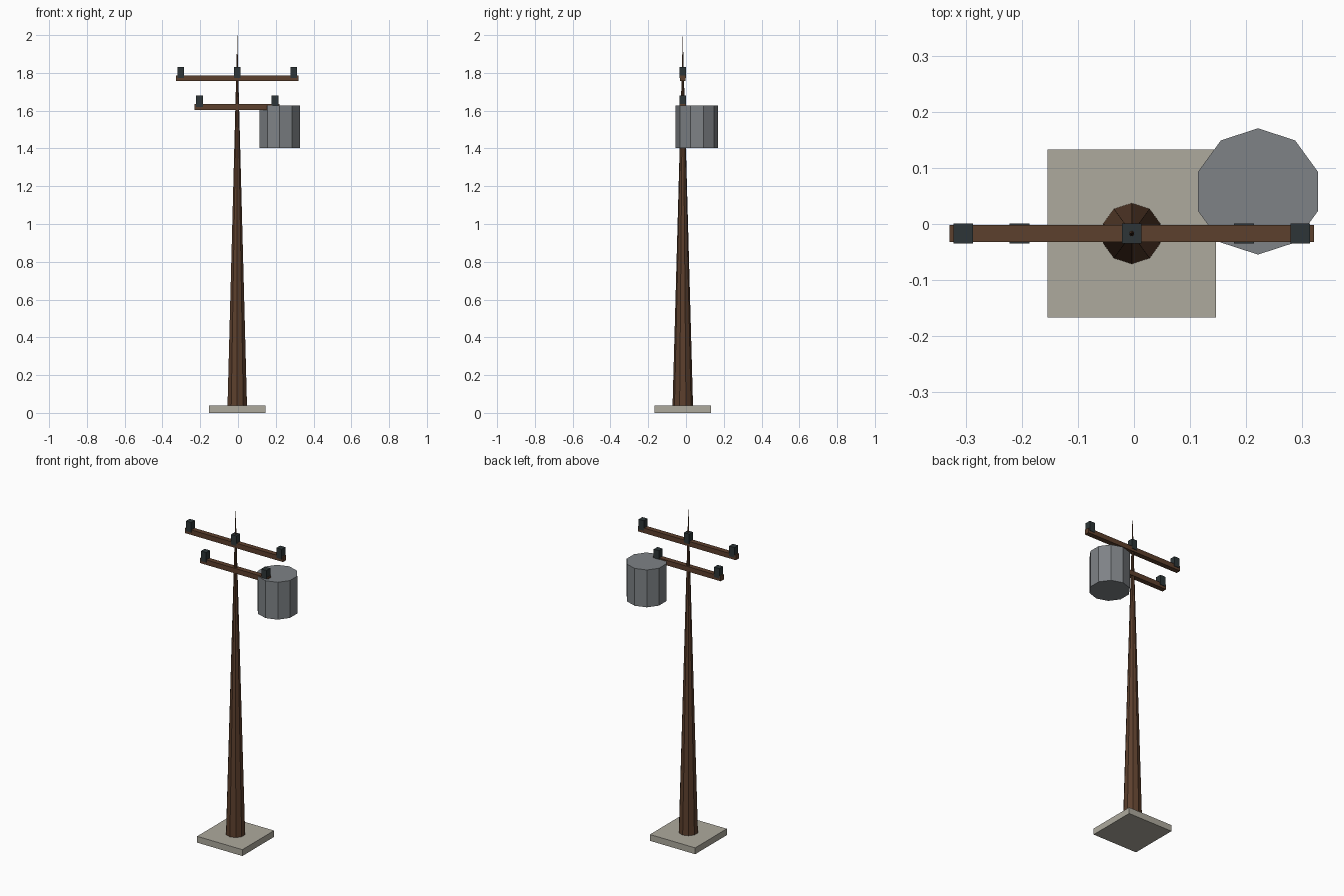
import bpy

if "Cube" in bpy.data.objects:
    bpy.data.objects.remove(bpy.data.objects["Cube"], do_unlink=True)

CX, CY = -0.004, -0.017  # pole axis


def material(name, rgb):
    mat = bpy.data.materials.new(name)
    mat.use_nodes = True
    mat.diffuse_color = (*rgb, 1)
    mat.node_tree.nodes["Principled BSDF"].inputs["Base Color"].default_value = (*rgb, 1)
    return mat


wood = material("brown wood", (0.107, 0.05, 0.026))
concrete = material("pale concrete", (0.42, 0.40, 0.34))
metal = material("grey metal", (0.21, 0.225, 0.24))
ceramic = material("dark ceramic", (0.026, 0.036, 0.038))


def finish(name, mat):
    obj = bpy.context.object
    obj.name = obj.data.name = name
    obj.data.materials.append(mat)
    return obj


def box(name, mat, x, z_low, size):
    """Box centred on the pole axis in y, standing on z_low."""
    bpy.ops.mesh.primitive_cube_add(size=1, location=(CX + x, CY, z_low + size[2] / 2))
    obj = finish(name, mat)
    obj.scale = size
    bpy.ops.object.transform_apply(location=False, rotation=False, scale=True)


# Footing slab
box("base_slab", concrete, 0, 0, (0.30, 0.30, 0.038))

# Ten-sided pole tapering to a point
bpy.ops.mesh.primitive_cone_add(vertices=10, radius1=0.055, radius2=0, depth=1.99,
                                location=(CX, CY, 1.005))
finish("pole", wood)

# Crossarms with their insulators
for label, z, length, spots in (("upper", 1.772, 0.65, (-0.3, 0, 0.3)),
                                ("lower", 1.619, 0.45, (-0.2, 0.2))):
    box(label + "_crossarm", wood, 0, z - 0.015, (length, 0.03, 0.03))
    for i, x in enumerate(spots):
        box(f"{label}_insulator_{i + 1}", ceramic, x, z, (0.035, 0.035, 0.06))

# Transformer tank
bpy.ops.mesh.primitive_cylinder_add(vertices=10, radius=0.1125, depth=0.224,
                                    location=(0.221, 0.058, 1.515))
finish("transformer_tank", metal)
